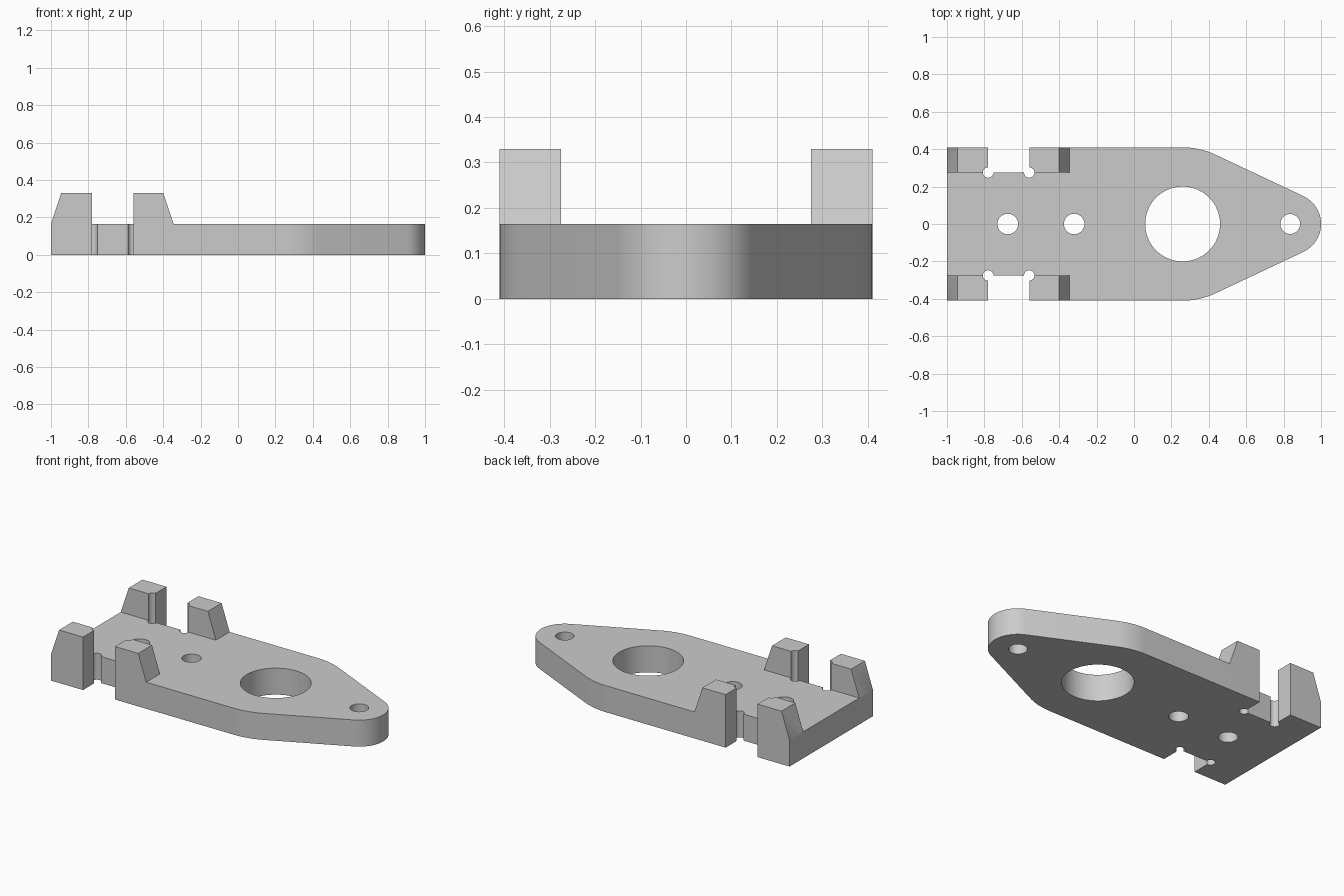
import bpy, bmesh
from math import sin, cos, pi, asin

if "Cube" in bpy.data.objects:
    bpy.data.objects.remove(bpy.data.objects["Cube"], do_unlink=True)

PLATE_Z, POST_Z = 0.165, 0.33      # plate top, post top
HALF_W, INNER_Y = 0.41, 0.275      # plate half width, inner side of the posts
BORE_X, NOSE_X = 0.26, 0.835       # centres of the two rounded ends
NOSE_R = 1 - NOSE_X

grey = bpy.data.materials.new("light grey")
grey.use_nodes = True
grey.diffuse_color = (0.6, 0.6, 0.6, 1)
grey.node_tree.nodes["Principled BSDF"].inputs["Base Color"].default_value = (0.6, 0.6, 0.6, 1)


def prism(name, points, shift):
    """Closed 3D polygon extruded along the shift vector."""
    bm = bmesh.new()
    face = bm.faces.new([bm.verts.new(p) for p in points])
    ext = bmesh.ops.extrude_face_region(bm, geom=[face])
    moved = [v for v in ext["geom"] if isinstance(v, bmesh.types.BMVert)]
    bmesh.ops.translate(bm, verts=moved, vec=shift)
    bmesh.ops.recalc_face_normals(bm, faces=bm.faces)
    mesh = bpy.data.meshes.new(name)
    bm.to_mesh(mesh)
    bm.free()
    mesh.materials.append(grey)
    obj = bpy.data.objects.new(name, mesh)
    bpy.context.collection.objects.link(obj)
    return obj


def arc(cx, r, a0, a1, n, cy=0.0):
    return [(cx + r * cos(a0 + (a1 - a0) * i / n),
             cy + r * sin(a0 + (a1 - a0) * i / n)) for i in range(n + 1)]


def cut(target, cutter):
    cutter.hide_render = True
    mod = target.modifiers.new("cut", 'BOOLEAN')
    mod.operation, mod.solver, mod.object = 'DIFFERENCE', 'EXACT', cutter
    bpy.context.view_layer.objects.active = target
    bpy.ops.object.modifier_apply(modifier=mod.name)
    bpy.data.objects.remove(cutter, do_unlink=True)


def box(x0, x1, y0, y1, z0, z1):
    pts = [(x0, y0, z0), (x1, y0, z0), (x1, y1, z0), (x0, y1, z0)]
    return prism("cutter", pts, (0, 0, z1 - z0))


def side_profile(points):
    return prism("cutter", [(x, -1, z) for x, z in points], (0, 2, 0))


def drill(x, y, r, n):
    ring = arc(x, r, 0, 2 * pi, n, y)[:-1]
    return prism("cutter", [(px, py, -0.1) for px, py in ring], (0, 0, 0.7))


# Full-height blank: straight tail, tapered shoulders and rounded nose
tangent = pi / 2 - asin((HALF_W - NOSE_R) / (NOSE_X - BORE_X))
outline = ([(-1, -HALF_W)]
           + arc(BORE_X, HALF_W, -pi / 2, -tangent, 8)
           + arc(NOSE_X, NOSE_R, -tangent, tangent, 24)
           + arc(BORE_X, HALF_W, tangent, pi / 2, 8)
           + [(-1, HALF_W)])
plate = prism("bracket_plate", [(x, y, 0) for x, y in outline], (0, 0, POST_Z))

# Lower the plate in front of and between the posts, sloping the post ends
cut(plate, side_profile([(-0.345, PLATE_Z), (1.2, PLATE_Z), (1.2, 0.495), (-0.455, 0.495)]))
cut(plate, side_profile([(-1.055, 0), (-1.2, 0), (-1.2, 0.495), (-0.89, 0.495)]))
cut(plate, box(-1.2, 0, -INNER_Y, INNER_Y, PLATE_Z, 0.6))

# Side notches that split each wall into two posts, with round corner reliefs
for s in (-1, 1):
    y0, y1 = sorted((s * INNER_Y, s * 0.6))
    cut(plate, box(-0.78, -0.56, y0, y1, -0.1, 0.6))
    for x in (-0.78, -0.56):
        cut(plate, drill(x, s * INNER_Y, 0.028, 24))

# Centre line holes
for x, r, n in ((-0.675, 0.055, 32), (-0.32, 0.055, 32), (BORE_X, 0.2, 64), (NOSE_X, 0.053, 32)):
    cut(plate, drill(x, 0, r, n))

# Merge flat faces and shade the round walls smoothly
bm = bmesh.new()
bm.from_mesh(plate.data)
bmesh.ops.remove_doubles(bm, verts=bm.verts, dist=0.0001)
bmesh.ops.dissolve_limit(bm, angle_limit=0.01, verts=bm.verts, edges=bm.edges)
bm.to_mesh(plate.data)
bm.free()
bpy.ops.object.select_all(action='DESELECT')
plate.select_set(True)
bpy.context.view_layer.objects.active = plate
bpy.ops.object.shade_smooth_by_angle(angle=0.5)
